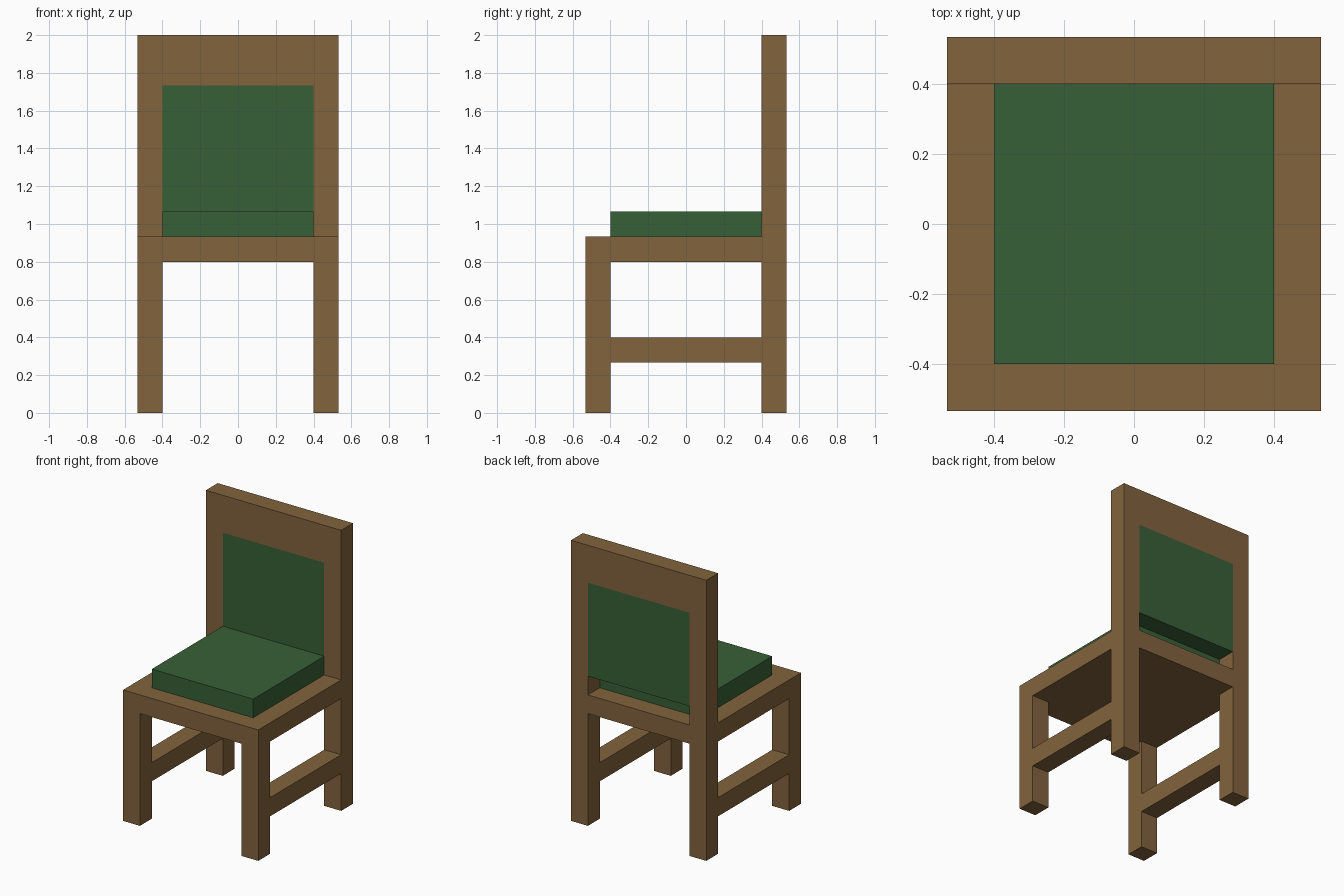
import bpy

if "Cube" in bpy.data.objects:
    bpy.data.objects.remove(bpy.data.objects["Cube"])

U = 2 / 15          # timber thickness
IN, OUT = 3 * U, 4 * U   # inner and outer half-width of the frame


def material(name, colour):
    m = bpy.data.materials.new(name)
    m.diffuse_color = (*colour, 1)
    m.use_nodes = True
    m.node_tree.nodes["Principled BSDF"].inputs["Base Color"].default_value = m.diffuse_color
    return m


wood = material("brown wood", (0.225, 0.125, 0.047))
cloth = material("green cloth", (0.039, 0.117, 0.038))


def box(name, x, y, z, mat):
    """Box filling the given (min, max) ranges."""
    bpy.ops.mesh.primitive_cube_add(size=1)
    ob = bpy.context.object
    ob.name = name
    for i, (a, b) in enumerate((x, y, z)):
        ob.location[i] = (a + b) / 2
        ob.scale[i] = b - a
    bpy.ops.object.transform_apply(location=True, rotation=False, scale=True)
    ob.data.materials.append(mat)
    return ob


# Legs and side stretchers, one set per side
for side, x in (("left", (-OUT, -IN)), ("right", (IN, OUT))):
    box(f"front_leg_{side}", x, (-OUT, -IN), (0, 6 * U), wood)
    box(f"back_post_{side}", x, (IN, OUT), (0, 15 * U), wood)
    box(f"stretcher_{side}", x, (-IN, IN), (2 * U, 3 * U), wood)

# Seat slab, back rails
box("seat", (-OUT, OUT), (-OUT, IN), (6 * U, 7 * U), wood)
box("lower_back_rail", (-IN, IN), (IN, OUT), (6 * U, 7 * U), wood)
box("top_back_rail", (-IN, IN), (IN, OUT), (13 * U, 15 * U), wood)

# Upholstery: seat cushion and back panel with an open gap beneath it
box("seat_cushion", (-IN, IN), (-IN, IN), (7 * U, 8 * U), cloth)
box("back_panel", (-IN, IN), (IN, OUT), (8 * U, 13 * U), cloth)
